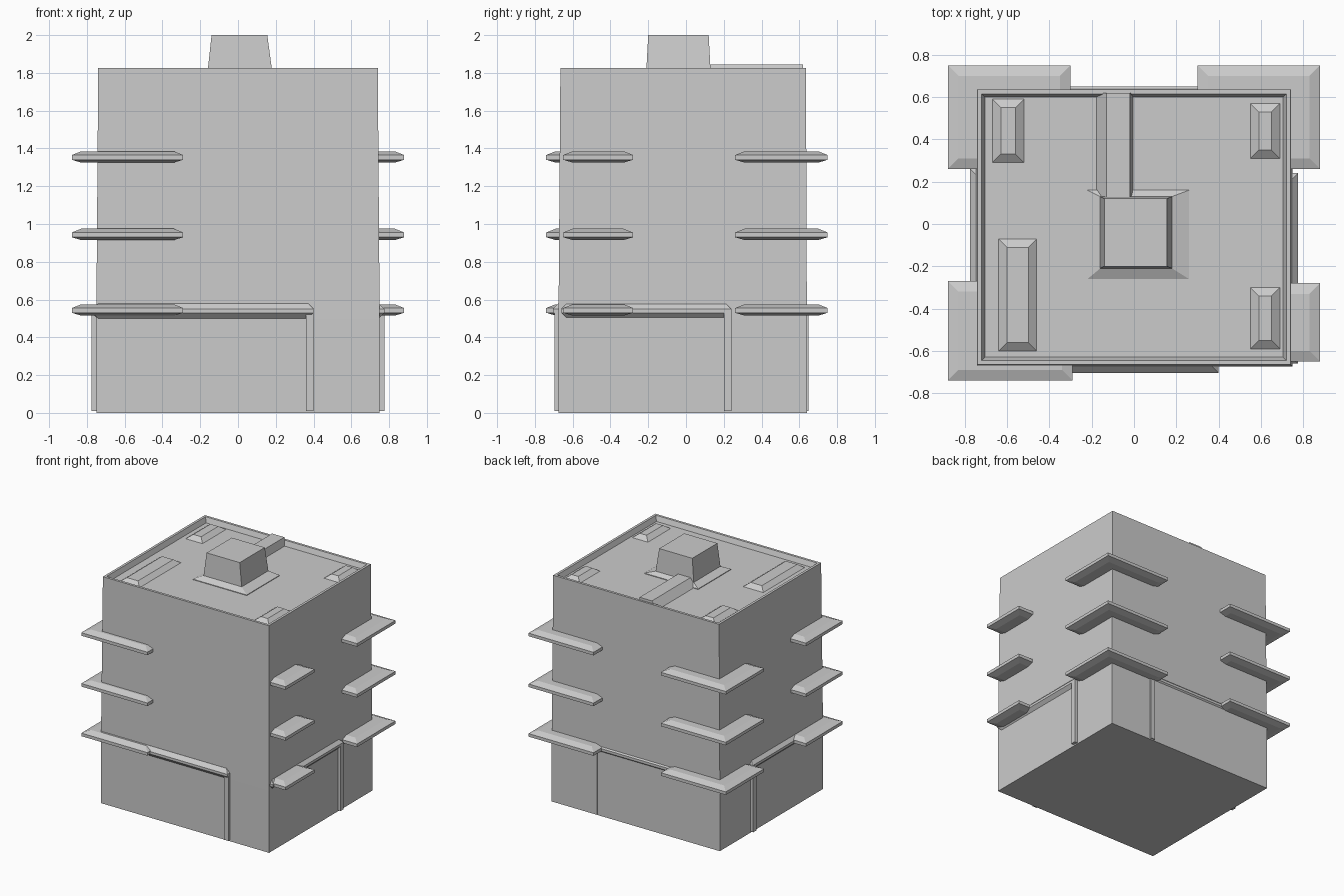
import bpy, bmesh

if "Cube" in bpy.data.objects:
    bpy.data.objects.remove(bpy.data.objects["Cube"])


def loft(name, rings):
    """Solid through stacked rectangles (x0, x1, y0, y1, z); last ring is capped."""
    bm = bmesh.new()
    loops = []
    for x0, x1, y0, y1, z in rings:
        loops.append([bm.verts.new(p) for p in
                      ((x0, y0, z), (x1, y0, z), (x1, y1, z), (x0, y1, z))])
    bm.faces.new(loops[0][::-1])
    for a, b in zip(loops, loops[1:]):
        for i in range(4):
            j = (i + 1) % 4
            bm.faces.new((a[i], a[j], b[j], b[i]))
    bm.faces.new(loops[-1])
    bmesh.ops.recalc_face_normals(bm, faces=bm.faces)
    me = bpy.data.meshes.new(name)
    bm.to_mesh(me)
    bm.free()
    ob = bpy.data.objects.new(name, me)
    bpy.context.collection.objects.link(ob)
    return ob


def box(name, x0, x1, y0, y1, z0, z1):
    return loft(name, [(x0, x1, y0, y1, z0), (x0, x1, y0, y1, z1)])


def inset(r, d, z):
    return (r[0] + d, r[1] - d, r[2] + d, r[3] - d, z)


# Main block, with a thin parapet around a sunken roof deck
base = (-0.75, 0.75, -0.675, 0.64)
top = (-0.74, 0.74, -0.665, 0.635)
loft("main_block", [inset(base, 0, 0), inset(base, 0, 0.5), inset(top, 0, 1.825),
                    inset(top, 0.02, 1.825), inset(top, 0.035, 1.785)])

# Balcony slabs on three floors; inner parts sit inside the block
balconies = {
    "front_left": (-0.88, -0.29, -0.74, -0.27),
    "front_right": (0.50, 0.88, -0.65, -0.28),
    "back_left": (-0.88, -0.30, 0.26, 0.75),
    "back_right": (0.30, 0.88, 0.26, 0.75),
}
for floor, z in enumerate((0.545, 0.945, 1.355), 1):
    for place, r in balconies.items():
        loft(f"balcony_{place}_{floor}",
             [inset(r, 0.05, z - 0.03), inset(r, 0, z - 0.015),
              inset(r, 0, z + 0.01), inset(r, 0.05, z + 0.03)])

# Ledge over the ground floor, sloped above and below
for name, r in {"front": (-0.77, 0.40, -0.705, -0.40),
                "left": (-0.775, -0.50, -0.69, 0.26),
                "right": (0.50, 0.775, -0.66, 0.24),
                "back": (-0.60, 0.38, 0.40, 0.65)}.items():
    loft("ledge_" + name, [inset(r, 0.03, 0.50), inset(r, 0, 0.53),
                           inset(r, 0, 0.55), inset(r, 0.03, 0.58)])

# Slim piers carrying the ledge ends
box("pier_front", 0.36, 0.40, -0.695, -0.60, 0.01, 0.53)
box("pier_left", -0.775, -0.70, 0.21, 0.25, 0.01, 0.53)
box("pier_right", 0.70, 0.775, 0.20, 0.24, 0.01, 0.53)
box("pier_back", 0.34, 0.38, 0.60, 0.648, 0.01, 0.53)

# Roof stair house with flared foot
loft("roof_house", [(-0.22, 0.26, -0.26, 0.16, 1.77), (-0.22, 0.26, -0.26, 0.16, 1.79),
                    (-0.16, 0.18, -0.21, 0.13, 1.815), (-0.14, 0.155, -0.2, 0.12, 2.0)])

# Low ridge from the roof house to the back parapet
loft("roof_ridge", [(-0.19, 0.0, 0.10, 0.62, 1.77), (-0.13, -0.02, 0.10, 0.62, 1.845)])

# Low roof hatches near the corners
for i, r in enumerate([(-0.67, -0.52, 0.29, 0.59), (0.55, 0.69, 0.31, 0.57),
                       (-0.64, -0.46, -0.60, -0.07), (0.55, 0.69, -0.59, -0.30)], 1):
    loft(f"roof_hatch_{i}", [inset(r, 0, 1.77), inset(r, 0, 1.785), inset(r, 0.04, 1.815)])
